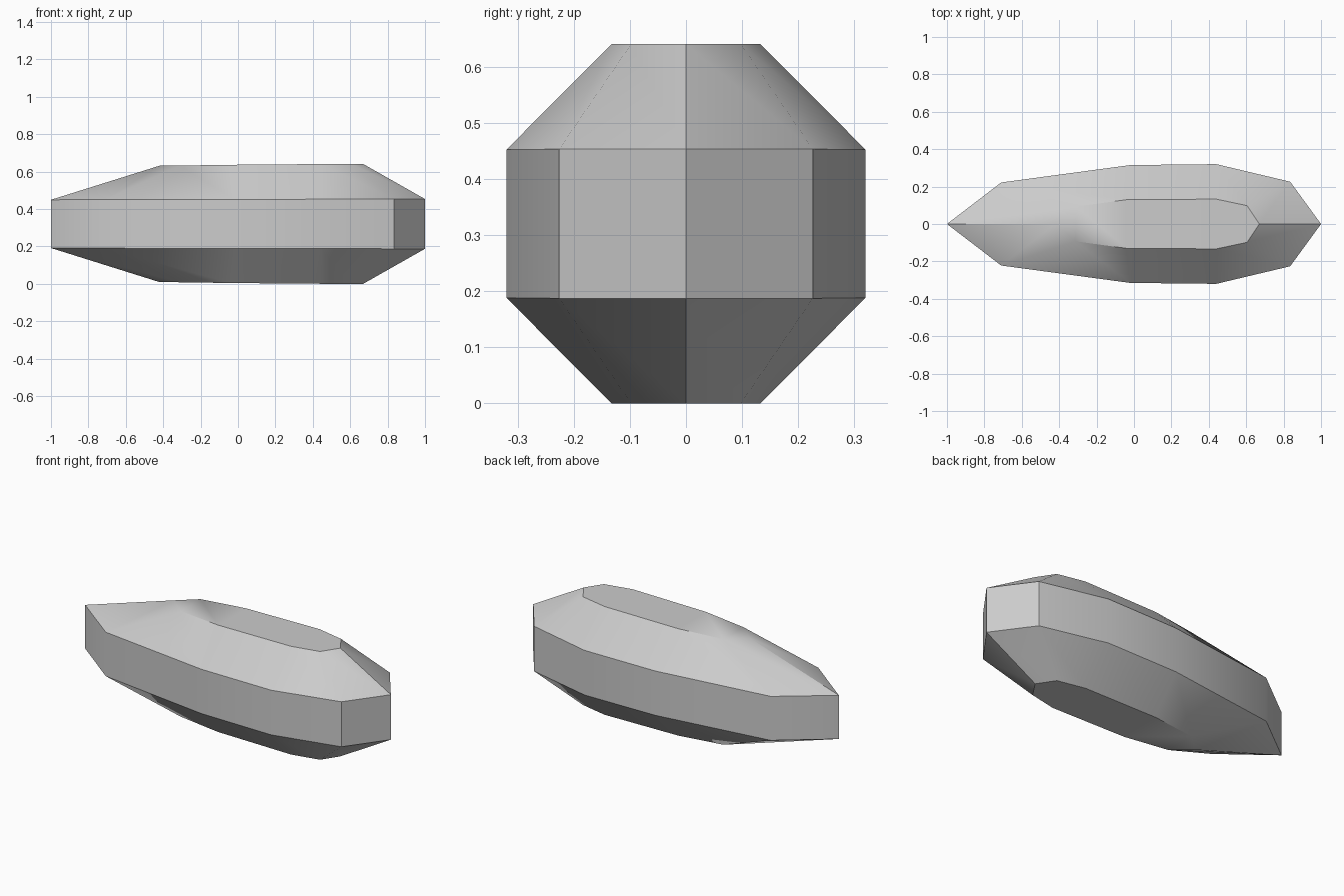
import bpy
import bmesh
import math

cube = bpy.data.objects.get("Cube")
if cube:
    bpy.data.objects.remove(cube, do_unlink=True)

grey = bpy.data.materials.new("plain grey")
grey.use_nodes = True
colour = (0.6, 0.6, 0.6, 1)
grey.diffuse_color = colour
grey.node_tree.nodes["Principled BSDF"].inputs["Base Color"].default_value = colour

MID = 0.32
# Half outlines as (x, y, height above the middle), long point to short point
rim = [(-1, 0, .129), (-.71, .222, .13), (-.02, .315, .131),
       (.44, .32, .132), (.835, .226, .133), (1, 0, .133)]
cap = [(-.42, 0, .311), (-.31, .093, .312), (-.04, .13, .316),
       (.44, .133, .32), (.605, .098, .32), (.67, 0, .32)]


def ring(bm, half, up):
    """Closed loop of vertices from a half outline mirrored across y."""
    loop = half + [(x, -y, h) for x, y, h in half[-2:0:-1]]
    return [bm.verts.new((x, y, MID + up * h)) for x, y, h in loop]


bm = bmesh.new()
loops = [ring(bm, cap, -1), ring(bm, rim, -1), ring(bm, rim, 1), ring(bm, cap, 1)]
n = len(loops[0])

# Lower bevel, upright band and upper bevel
for low, high in zip(loops, loops[1:]):
    for i in range(n):
        j = (i + 1) % n
        bm.faces.new((low[i], low[j], high[j], high[i]))

# Bottom and top caps, as strips across the width
for loop in (loops[0], loops[-1]):
    for i in range(n // 2):
        strip = [loop[i], loop[i + 1], loop[n - i - 1], loop[-i]]
        bm.faces.new(list(dict.fromkeys(strip)))

bmesh.ops.recalc_face_normals(bm, faces=bm.faces)
mesh = bpy.data.meshes.new("faceted_hull")
bm.to_mesh(mesh)
bm.free()
mesh.materials.append(grey)

hull = bpy.data.objects.new("faceted_hull", mesh)
bpy.context.collection.objects.link(hull)
bpy.ops.object.select_all(action="DESELECT")
hull.select_set(True)
bpy.context.view_layer.objects.active = hull
bpy.ops.object.shade_smooth_by_angle(angle=math.radians(33))
